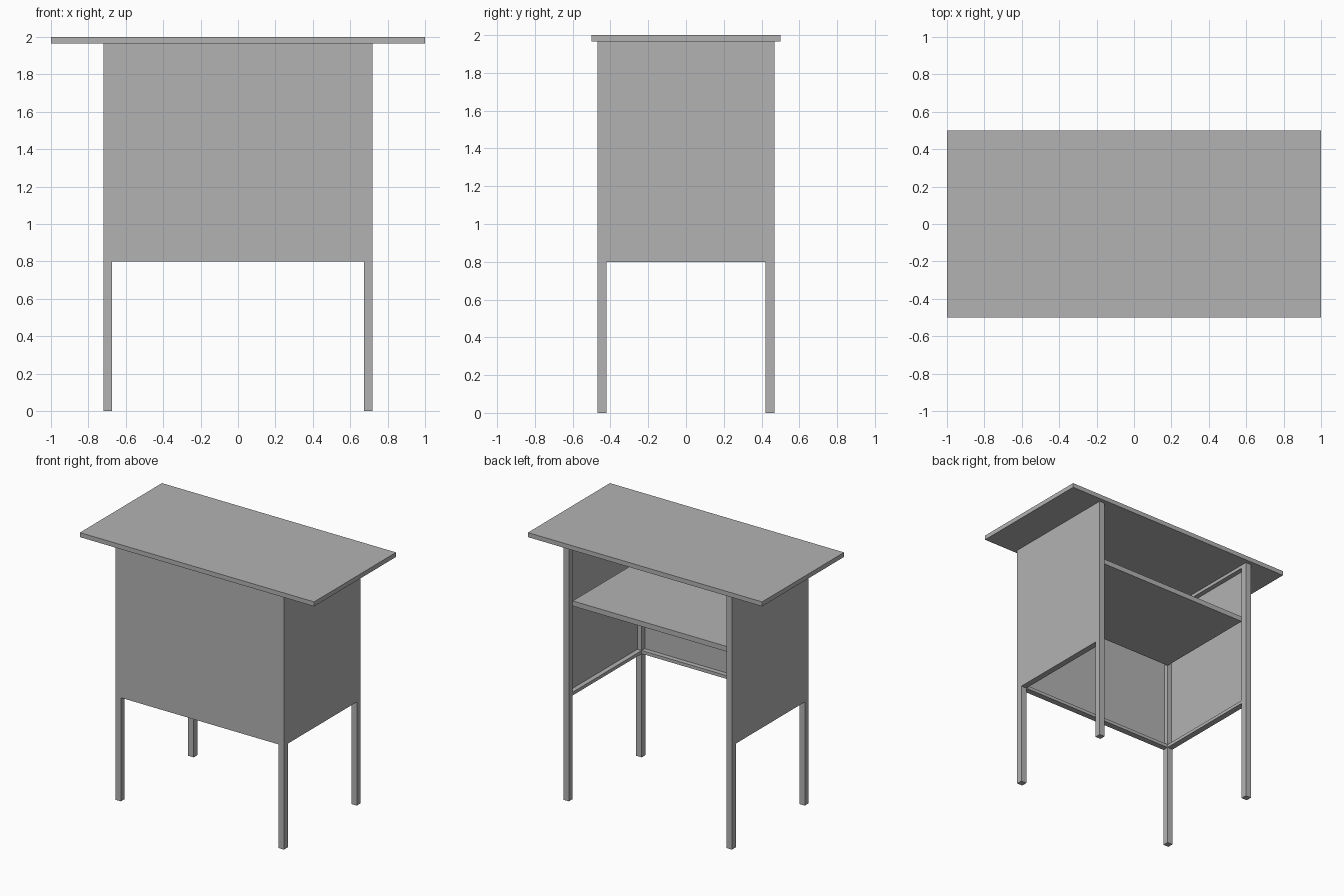
import bpy

cube = bpy.data.objects.get("Cube")
if cube:
    bpy.data.objects.remove(cube, do_unlink=True)

grey = bpy.data.materials.new("plain_grey")
grey.use_nodes = True
colour = (0.45, 0.45, 0.45, 1)
grey.diffuse_color = colour
grey.node_tree.nodes["Principled BSDF"].inputs["Base Color"].default_value = colour


def box(name, low, high):
    """Flat-sided box between two opposite corners."""
    bpy.ops.mesh.primitive_cube_add(size=1)
    obj = bpy.context.object
    obj.name = name
    for v in obj.data.vertices:
        v.co = [a + (c + 0.5) * (b - a) for a, b, c in zip(low, high, v.co)]
    obj.data.materials.append(grey)
    return obj


def span(sign, inner, outer):
    """Ordered range on the chosen side of the centre."""
    return sorted((sign * inner, sign * outer))


OUT_X, IN_X = 0.72, 0.673
OUT_Y, IN_Y = 0.468, 0.421
TOP, UNDER, SKIRT = 2.0, 1.965, 0.8
RAIL, SHEET = 0.025, 0.01

# Overhanging counter
box("counter_top", (-1, -0.5, UNDER), (1, 0.5, TOP))

# Corner legs
for sx, side in ((1, "left"), (-1, "right")):
    for sy, end in ((-1, "front"), (1, "back")):
        x, y = span(sx, IN_X, OUT_X), span(sy, IN_Y, OUT_Y)
        box(f"{end}_{side}_leg", (x[0], y[0], 0), (x[1], y[1], UNDER))

# Rails around the top and bottom of the panelled sides
for level, z in (("lower", SKIRT), ("upper", UNDER - RAIL)):
    box(f"{level}_front_rail", (-IN_X, -OUT_Y + SHEET, z), (IN_X, -IN_Y, z + RAIL))
    for sx, side in ((1, "left"), (-1, "right")):
        x = span(sx, IN_X, OUT_X - SHEET)
        box(f"{level}_{side}_rail", (x[0], -IN_Y, z), (x[1], IN_Y, z + RAIL))

# Thin panels, flush with the outside of the legs; the back stays open
box("front_panel", (-IN_X, -OUT_Y, SKIRT), (IN_X, -OUT_Y + SHEET, UNDER))
for sx, side in ((1, "left"), (-1, "right")):
    x = span(sx, OUT_X - SHEET, OUT_X)
    box(f"{side}_panel", (x[0], -IN_Y, SKIRT), (x[1], IN_Y, UNDER))

# Inner shelf
box("shelf", (-IN_X, -IN_Y, 1.49), (IN_X, IN_Y, 1.53))
